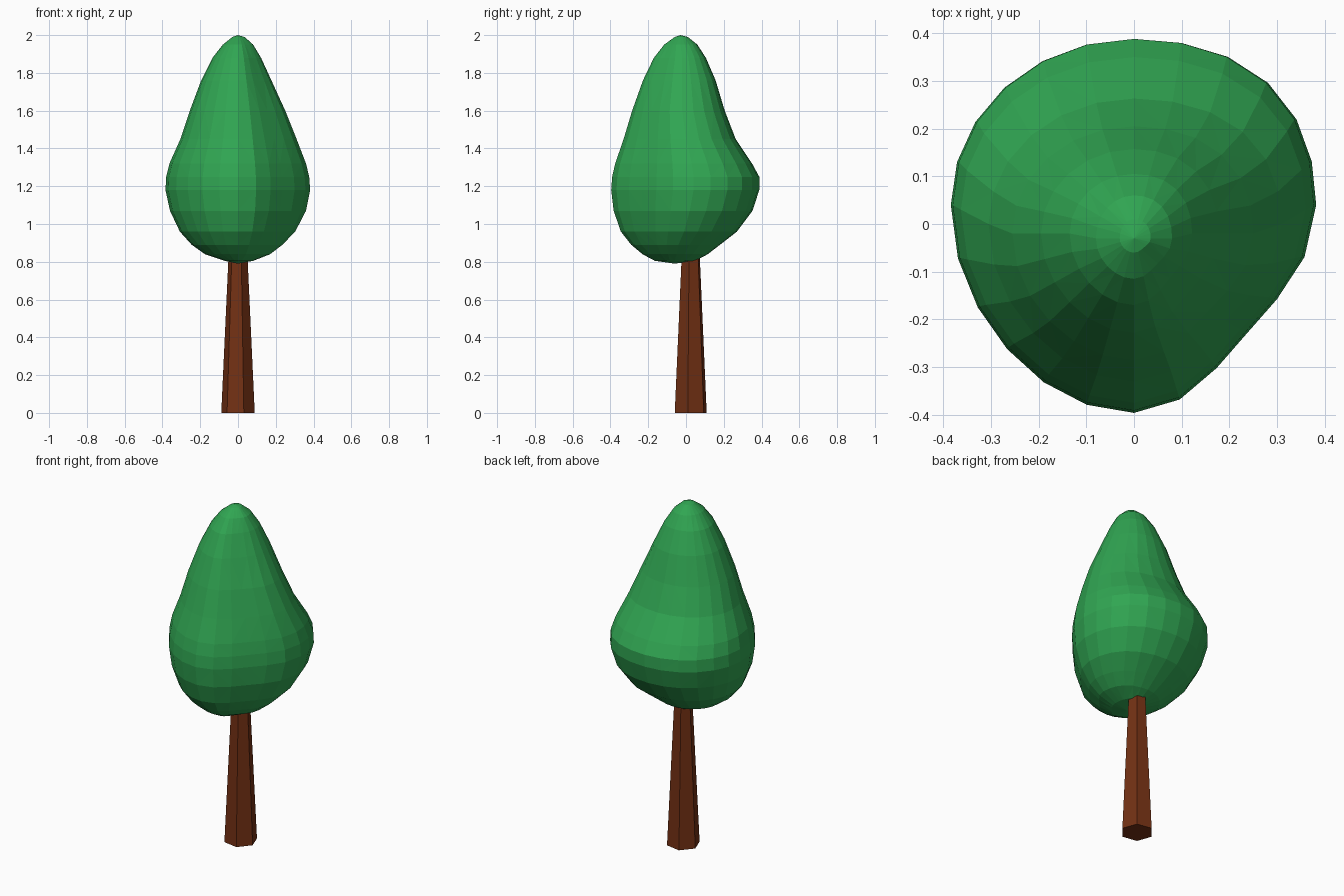
import bpy, bmesh, math

if "Cube" in bpy.data.objects:
    bpy.data.objects.remove(bpy.data.objects["Cube"])


def material(name, rgb):
    m = bpy.data.materials.new(name)
    m.diffuse_color = (*rgb, 1)
    m.use_nodes = True
    m.node_tree.nodes["Principled BSDF"].inputs["Base Color"].default_value = m.diffuse_color
    return m


def loft(name, rings, mat, tips=(None, None)):
    """Skin a stack of rings; each end closes to a tip point or a flat cap."""
    bm = bmesh.new()
    loops = [[bm.verts.new(p) for p in r] for r in rings]
    n = len(loops[0])
    for a, b in zip(loops, loops[1:]):
        for i in range(n):
            j = (i + 1) % n
            bm.faces.new((a[i], a[j], b[j], b[i]))
    for loop, tip in zip((loops[0], loops[-1]), tips):
        if tip is None:
            bm.faces.new(loop)
        else:
            t = bm.verts.new(tip)
            for i in range(n):
                bm.faces.new((loop[i], loop[(i + 1) % n], t))
    bmesh.ops.triangulate(bm, faces=[f for f in bm.faces if len(f.verts) == 4])
    bmesh.ops.recalc_face_normals(bm, faces=bm.faces)
    me = bpy.data.meshes.new(name)
    bm.to_mesh(me)
    bm.free()
    me.materials.append(mat)
    ob = bpy.data.objects.new(name, me)
    bpy.context.collection.objects.link(ob)
    return ob


green = material("leaf green", (0.03, 0.38, 0.085))
brown = material("bark brown", (0.17, 0.03, 0.007))

# Trunk: tapered hexagon
def hexagon(r, z):
    return [(r * math.cos(math.radians(50 + 60 * i)),
             0.025 + r * math.sin(math.radians(50 + 60 * i)), z) for i in range(6)]

loft("trunk", [hexagon(0.09, 0), hexagon(0.049, 0.87)], brown)

# Crown: lopsided pear; rows are z, left, right, front, back, ring centre y
PROFILE = [
    (0.805, -0.07, 0.08, -0.165, 0.05, -0.06),
    (0.84, -0.175, 0.17, -0.23, 0.115, -0.05),
    (0.89, -0.245, 0.235, -0.29, 0.18, -0.04),
    (0.96, -0.308, 0.303, -0.345, 0.27, -0.01),
    (1.07, -0.36, 0.36, -0.383, 0.352, 0.02),
    (1.18, -0.384, 0.382, -0.396, 0.388, 0.04),
    (1.25, -0.38, 0.377, -0.391, 0.388, 0.04),
    (1.32, -0.363, 0.36, -0.375, 0.35, 0.03),
    (1.45, -0.305, 0.31, -0.33, 0.263, 0.0),
    (1.6, -0.255, 0.25, -0.285, 0.205, -0.02),
    (1.76, -0.195, 0.177, -0.228, 0.157, -0.02),
    (1.88, -0.135, 0.122, -0.17, 0.105, -0.02),
    (1.95, -0.08, 0.08, -0.115, 0.06, -0.03),
    (1.99, -0.03, 0.035, -0.06, 0.01, -0.03),
]
# Fullness of the four diagonals; the front right one is flattened
DIAGONAL = (0.04, 0.0, -0.02, -0.125)
SIDES = 24


def crown_ring(z, left, right, front, back, cy):
    pts = []
    for i in range(SIDES):
        a = 2 * math.pi * i / SIDES
        c, s = math.cos(a), math.sin(a)
        k = 1 + DIAGONAL[i * 4 // SIDES] * math.sin(2 * a) ** 2
        x = k * c * (right if c > 0 else -left)
        y = cy + k * s * (back - cy if s > 0 else cy - front)
        pts.append((x, y, z))
    return pts


loft("crown", [crown_ring(*row) for row in PROFILE], green,
     ((0, -0.06, 0.79), (0, -0.03, 2.0)))
